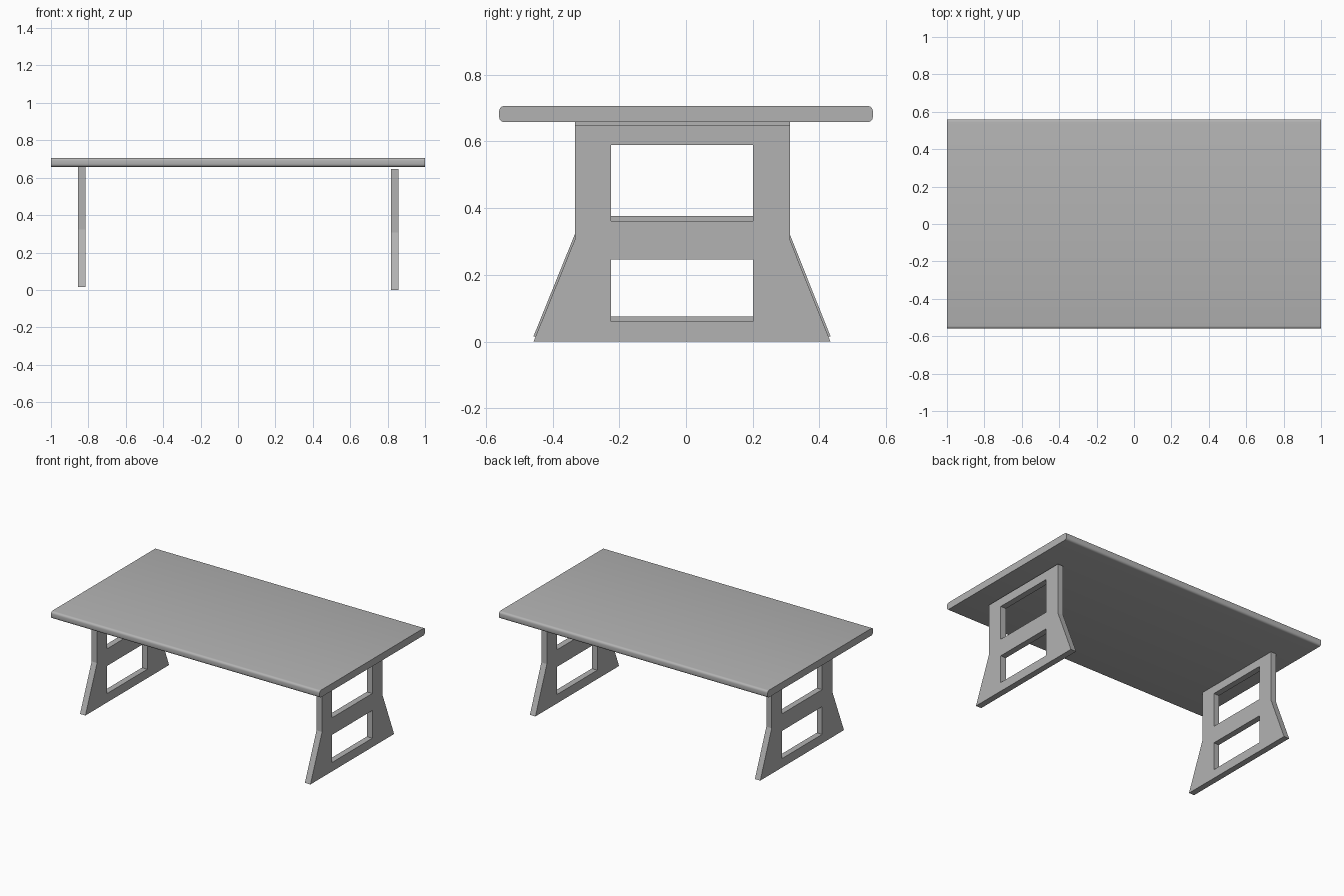
import bpy, bmesh, math

if "Cube" in bpy.data.objects:
    bpy.data.objects.remove(bpy.data.objects["Cube"])

grey = bpy.data.materials.new("grey")
grey.diffuse_color = (0.45, 0.45, 0.45, 1)
grey.use_nodes = True
grey.node_tree.nodes["Principled BSDF"].inputs["Base Color"].default_value = grey.diffuse_color


def extrude_profile(name, faces, x0, x1):
    """Extrude a set of (y, z) polygons sharing points from x0 to x1."""
    bm = bmesh.new()
    verts = {}
    for poly in faces:
        ring = []
        for p in poly:
            if p not in verts:
                verts[p] = bm.verts.new((x0, p[0], p[1]))
            ring.append(verts[p])
        bm.faces.new(ring)
    ext = bmesh.ops.extrude_face_region(bm, geom=bm.faces[:])
    moved = [g for g in ext["geom"] if isinstance(g, bmesh.types.BMVert)]
    bmesh.ops.translate(bm, verts=moved, vec=(x1 - x0, 0, 0))
    bmesh.ops.recalc_face_normals(bm, faces=bm.faces[:])
    mesh = bpy.data.meshes.new(name)
    bm.to_mesh(mesh)
    bm.free()
    obj = bpy.data.objects.new(name, mesh)
    bpy.context.collection.objects.link(obj)
    mesh.materials.append(grey)
    return obj


# Table top: slab with rounded long edges
W, Z0, Z1, R, N = 0.56, 0.658, 0.706, 0.015, 4
corners = [(W - R, Z1 - R), (R - W, Z1 - R), (R - W, Z0 + R), (W - R, Z0 + R)]
slab = []
for i, (cy, cz) in enumerate(corners):
    for k in range(N + 1):
        a = math.pi / 2 * (i + k / N)
        slab.append((cy + R * math.cos(a), cz + R * math.sin(a)))
top = extrude_profile("table_top", [slab], -1, 1)
bpy.context.view_layer.objects.active = top
top.select_set(True)
bpy.ops.object.shade_smooth_by_angle(angle=math.radians(35))

# Trestle legs: straight above, flared below, two rectangular openings
L, Rt = -0.225, 0.201                        # opening sides
B0, B1, T0, T1 = 0.06, 0.246, 0.361, 0.589   # opening heights
OL, OR, K, H = -0.333, 0.311, 0.306, 0.647   # outer sides, knee, top
leg_faces = [
    [(-0.457, 0), (0.433, 0), (Rt, B0), (L, B0)],
    [(-0.457, 0), (L, B0), (L, B1), (L, T0), (L, T1), (OL, H), (OL, K)],
    [(0.433, 0), (OR, K), (OR, H), (Rt, T1), (Rt, T0), (Rt, B1), (Rt, B0)],
    [(L, B1), (Rt, B1), (Rt, T0), (L, T0)],
    [(L, T1), (Rt, T1), (OR, H), (OL, H)],
]
extrude_profile("right_leg", leg_faces, 0.818, 0.859)
left = extrude_profile("left_leg", leg_faces, -0.856, -0.816)
left.location.z = 0.016
